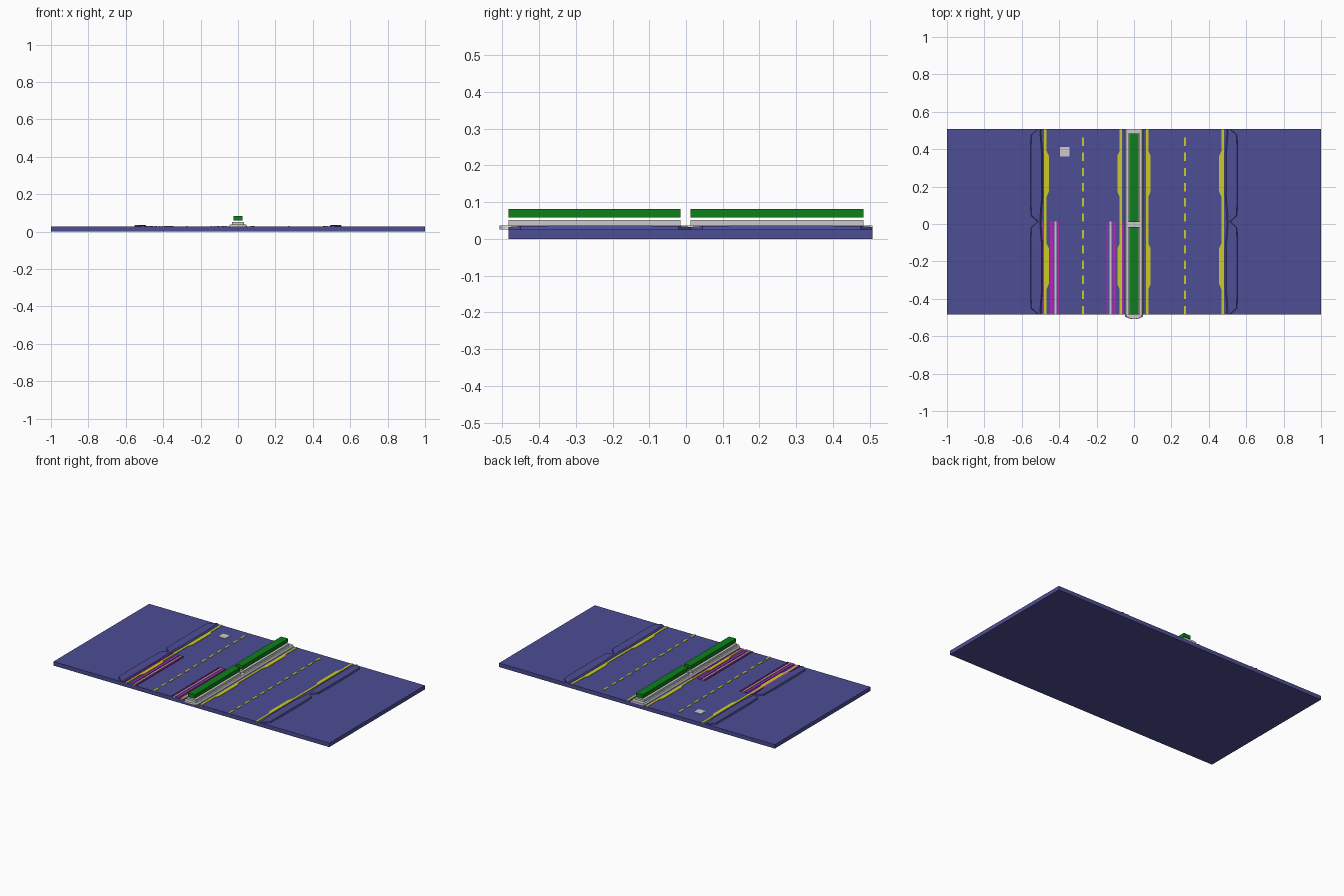
import bpy, bmesh, math

if "Cube" in bpy.data.objects:
    bpy.data.objects.remove(bpy.data.objects["Cube"])

Y0, Y1 = -0.483, 0.508          # slab ends
TILES = [-0.235, 0.260]         # centres of the two repeated road sections
HALF = 0.2477
TOP = 0.026


def material(name, rgb):
    m = bpy.data.materials.new(name)
    m.diffuse_color = (*rgb, 1)
    m.use_nodes = True
    m.node_tree.nodes["Principled BSDF"].inputs["Base Color"].default_value = m.diffuse_color
    return m


BLUE = material("road_blue", (0.075, 0.075, 0.30))
YELLOW = material("line_yellow", (0.60, 0.60, 0.02))
GREEN = material("hedge_green", (0.004, 0.22, 0.01))
PURPLE = material("strip_purple", (0.45, 0.02, 0.50))


def finish(name, bm, mat=None):
    bmesh.ops.recalc_face_normals(bm, faces=bm.faces)
    me = bpy.data.meshes.new(name)
    bm.to_mesh(me)
    bm.free()
    ob = bpy.data.objects.new(name, me)
    bpy.context.collection.objects.link(ob)
    if mat:
        me.materials.append(mat)
    return ob


def prism(name, outline, z0, z1, mat=None, inset=0.0):
    """Extrude an outline upward; optionally slope the sides inward."""
    bm = bmesh.new()
    base = bm.faces.new([bm.verts.new((x, y, z0)) for x, y in outline])
    ext = bmesh.ops.extrude_face_region(bm, geom=[base])["geom"]
    for v in [g for g in ext if isinstance(g, bmesh.types.BMVert)]:
        v.co.z = z1
        if inset:
            v.co.x -= math.copysign(min(inset, abs(v.co.x)), v.co.x)
    return finish(name, bm, mat)


def box(name, x0, x1, y0, y1, z0, z1, mat=None):
    return prism(name, [(x0, y0), (x1, y0), (x1, y1), (x0, y1)], z0, z1, mat)


# Road slab
box("road_slab", -1, 1, Y0, Y1, 0, TOP, BLUE)


# Raised kerbs, lofted along y, fading out at the section joints
def kerb(name, side):
    bm = bmesh.new()
    rings = []
    for c in TILES:
        for dy, front, back, h in [(-HALF, .502, .515, .0325), (-.215, .502, .552, .035),
                                   (-.115, .494, .555, .036), (.115, .494, .555, .036),
                                   (.215, .502, .552, .035), (HALF, .502, .515, .0325)]:
            pts = [(front - .008, TOP - .002), (front, h - .002),
                   (back - .004, h), (back, TOP - .002)]
            rings.append([bm.verts.new((side * x, c + dy, z)) for x, z in pts])
    for a, b in zip(rings, rings[1:]):
        for i in range(4):
            j = (i + 1) % 4
            bm.faces.new([a[i], a[j], b[j], b[i]])
    bm.faces.new(rings[0])
    bm.faces.new(rings[-1])
    bmesh.ops.remove_doubles(bm, verts=bm.verts, dist=0.001)
    finish(name, bm, BLUE)


# Painted edge lines with a wider stretch in the middle of each section
def edge_line(name, side, xa, xb, xbulge):
    outline = [(side * xa, Y1), (side * xa, Y0), (side * xb, Y0)]
    for c in TILES:
        for dy, x in [(-.115, xb), (-.085, xbulge), (.105, xbulge), (.13, xb)]:
            outline.append((side * x, c + dy))
    outline.append((side * xb, Y1))
    prism(name, outline, TOP - .001, TOP + .003, YELLOW)


for s, label in [(-1, "left"), (1, "right")]:
    kerb(f"{label}_kerb", s)
    edge_line(f"{label}_outer_line", s, .480, .467, .455)
    edge_line(f"{label}_inner_line", s, .064, .077, .089)
    # Dashed lane divider
    for t, c in enumerate(TILES):
        for i in range(6):
            y = c - HALF + i * 0.081
            box(f"{label}_dash_{t}_{i}", s * .273 - .006, s * .273 + .006,
                y, y + .045, TOP - .001, TOP + .003, YELLOW)

# Lane side strips on the near left section, mirrored about the lane centre
for s, label in [(-1, "outer"), (1, "inner")]:
    for i, (a, b, mat) in enumerate([(.127, .135, PURPLE), (.141, .153, None),
                                     (.159, .177, PURPLE), (.208, .217, PURPLE)]):
        xs = sorted((-.273 + s * a, -.273 + s * b))
        box(f"{label}_strip_{i}", *xs, Y0, .0125, TOP - .001, TOP + .0045, mat)

# Median island with a rounded near end
W = 0.05
arc = [(W * math.cos(a), Y0 - 0.025 * abs(math.sin(a)) ** 0.8)
       for a in [math.pi + k * math.pi / 10 for k in range(11)]]
prism("median_island", arc + [(W, Y1), (-W, Y1)], TOP - .001, .037, None, .007)

# Planter beds and floating clipped hedges
for label, a, b in [("near", Y0, -.015), ("far", .012, .483)]:
    box(f"{label}_planter", -.033, .033, a, b, .036, .051)
    box(f"{label}_hedge", -.025, .025, a, b, .058, .082, GREEN)

# Access cover in the road
box("access_cover", -.396, -.346, .362, .412, TOP - .001, TOP + .003)
